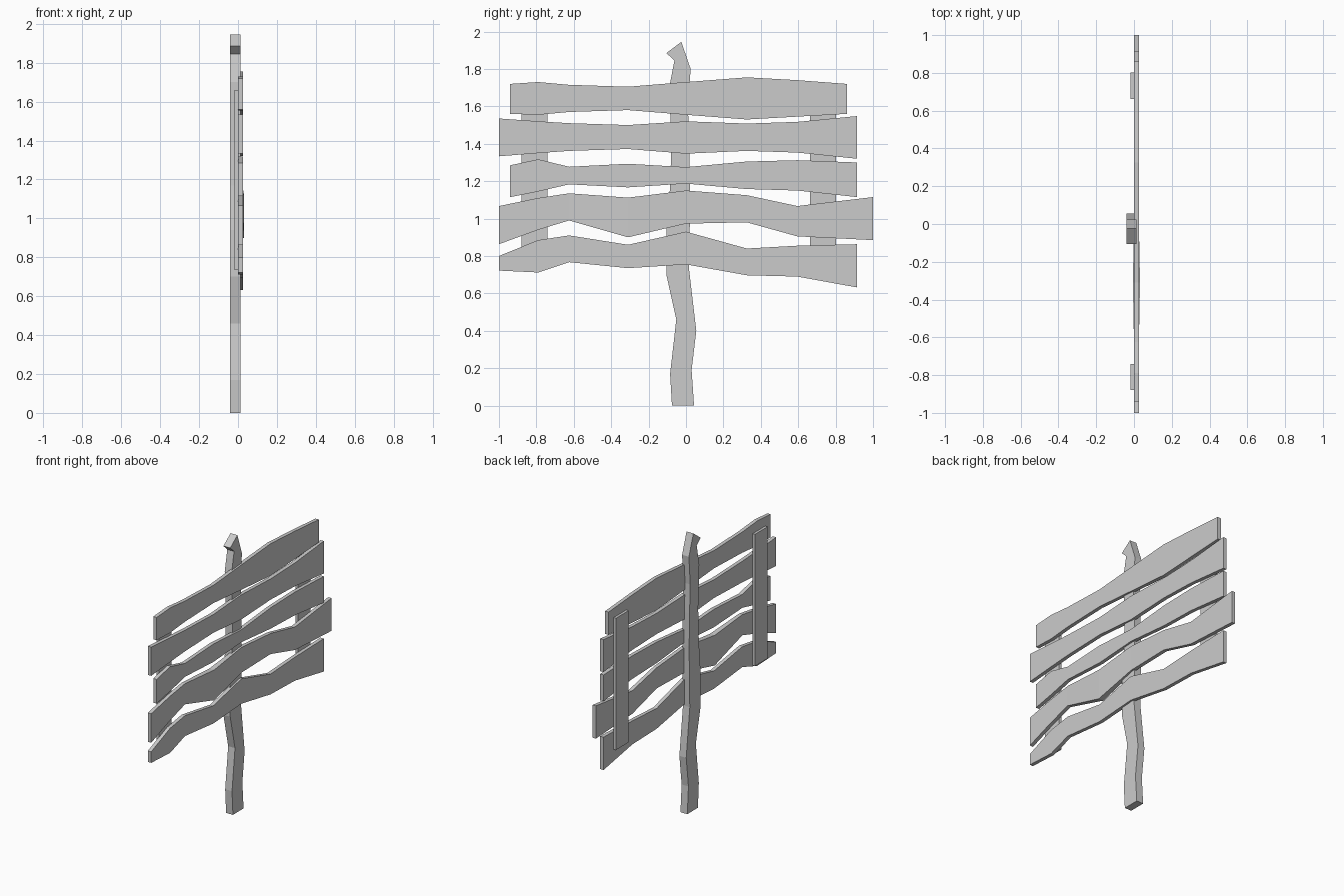
import bpy, bmesh


def loft(name, sections):
    """Box-section board through sections (y_a, z_a, y_b, z_b, x_back, x_front)."""
    bm = bmesh.new()
    rings = []
    for ya, za, yb, zb, x0, x1 in sections:
        rings.append([bm.verts.new(p) for p in
                      ((x0, ya, za), (x1, ya, za), (x1, yb, zb), (x0, yb, zb))])
    for a, b in zip(rings, rings[1:]):
        for i in range(4):
            j = (i + 1) % 4
            bm.faces.new((a[i], a[j], b[j], b[i]))
    bm.faces.new(rings[0])
    bm.faces.new(rings[-1])
    bmesh.ops.recalc_face_normals(bm, faces=bm.faces)
    mesh = bpy.data.meshes.new(name)
    bm.to_mesh(mesh)
    bm.free()
    obj = bpy.data.objects.new(name, mesh)
    bpy.context.collection.objects.link(obj)
    return obj


# Wavy planks: start y, end y, top heights, bottom heights
INNER_Y = [-0.79, -0.625, -0.31, 0.0, 0.325, 0.595]
planks = [
    (-0.94, 0.86, [1.72, 1.73, 1.715, 1.705, 1.73, 1.755, 1.74, 1.72],
     [1.56, 1.555, 1.57, 1.58, 1.555, 1.53, 1.545, 1.56]),
    (-1.0, 0.915, [1.535, 1.52, 1.51, 1.5, 1.52, 1.508, 1.517, 1.548],
     [1.333, 1.35, 1.362, 1.372, 1.347, 1.362, 1.353, 1.32]),
    (-0.94, 0.915, [1.285, 1.317, 1.277, 1.293, 1.275, 1.305, 1.312, 1.3],
     [1.115, 1.145, 1.183, 1.167, 1.187, 1.158, 1.15, 1.115]),
    (-1.0, 1.0, [1.067, 1.11, 1.135, 1.112, 1.15, 1.125, 1.067, 1.115],
     [0.863, 0.94, 0.99, 0.9, 0.973, 0.98, 0.905, 0.885]),
    (-1.0, 0.915, [0.80, 0.885, 0.91, 0.86, 0.93, 0.84, 0.855, 0.863],
     [0.722, 0.712, 0.767, 0.735, 0.755, 0.697, 0.69, 0.632]),
]
for n, (y0, y1, tops, bottoms) in enumerate(planks):
    sections = []
    for i, y in enumerate([y0] + INNER_Y + [y1]):
        bulge = 0.006 if (n == 3 and i == 3) else 0.0  # thicker spot in one plank
        sections.append((y, bottoms[i], y, tops[i], -bulge, 0.026 + bulge))
    loft(f"plank_{n + 1}", sections)

# Crooked post with a hooked tip
post = [
    (-0.075, 0.0, 0.043, 0.0),
    (-0.085, 0.17, 0.03, 0.19),
    (-0.052, 0.46, 0.055, 0.40),
    (-0.105, 0.70, 0.015, 0.74),
    (-0.105, 0.94, 0.02, 0.95),
    (-0.085, 1.17, 0.022, 1.17),
    (-0.078, 1.40, 0.018, 1.40),
    (-0.09, 1.70, 0.01, 1.60),
    (-0.062, 1.845, 0.025, 1.80),
    (-0.105, 1.885, -0.025, 1.945),
]
loft("post", [p + (-0.04, 0.013) for p in post])

# Upright battens behind the planks
for side, y0, y1 in (("left", -0.88, -0.74), ("right", 0.663, 0.803)):
    loft(f"batten_{side}", [(y0, 0.735, y1, 0.735, -0.018, 0.002),
                            (y0, 1.66, y1, 1.66, -0.018, 0.002)])
